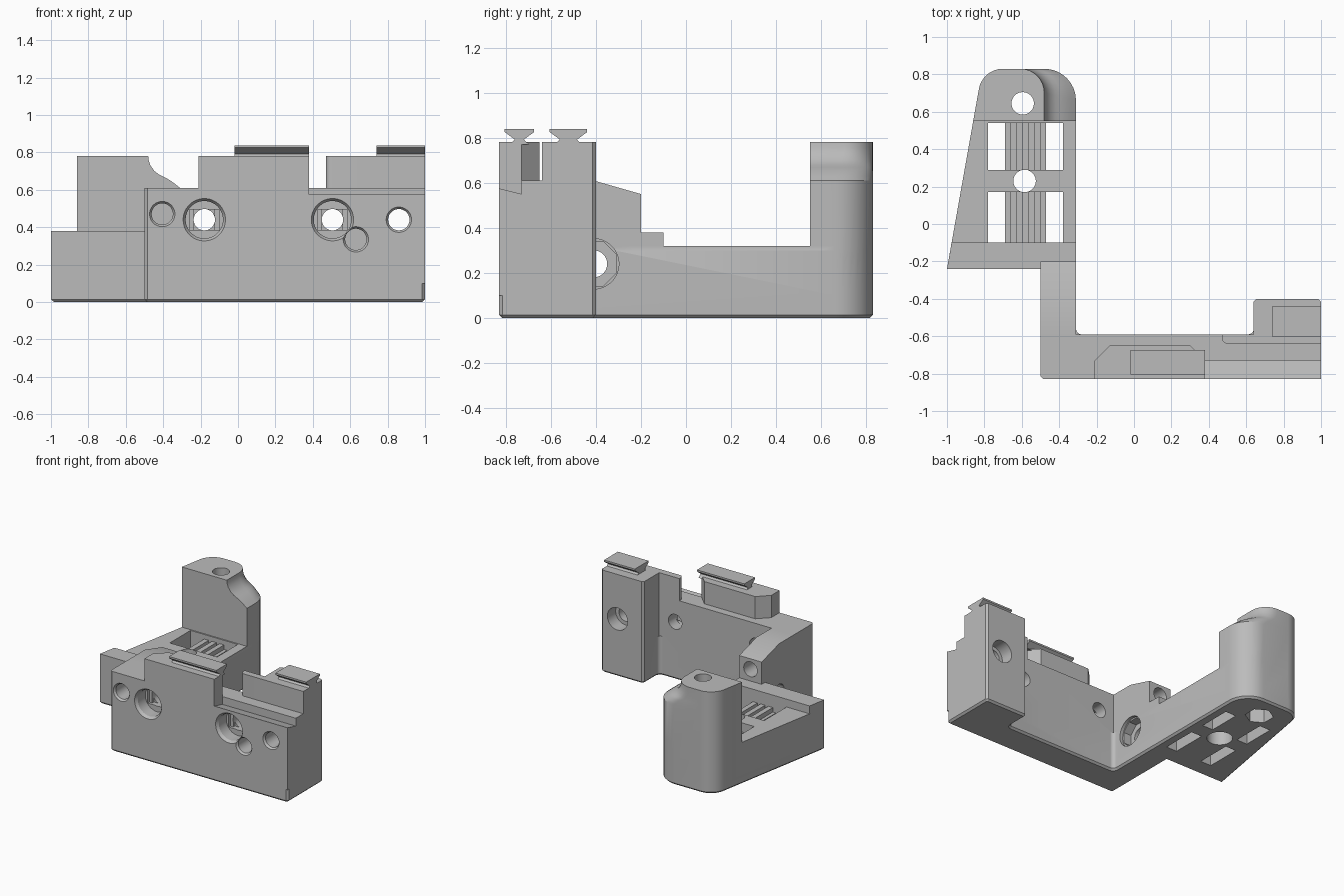
import bpy, bmesh, math
from mathutils import Matrix, Vector

cube = bpy.data.objects.get("Cube")
if cube:
    bpy.data.objects.remove(cube)

grey = bpy.data.materials.new("plain grey")
grey.use_nodes = True
GREY = (0.5, 0.5, 0.5, 1)
grey.diffuse_color = GREY
grey.node_tree.nodes["Principled BSDF"].inputs["Base Color"].default_value = GREY


def finish(name, bm):
    bmesh.ops.recalc_face_normals(bm, faces=bm.faces)
    mesh = bpy.data.meshes.new(name)
    bm.to_mesh(mesh)
    bm.free()
    mesh.materials.append(grey)
    ob = bpy.data.objects.new(name, mesh)
    bpy.context.collection.objects.link(ob)
    return ob


def rounded(corners, seg=8):
    """Outline whose (x, y, radius) corners are filleted."""
    out = []
    for i, (x, y, r) in enumerate(corners):
        p = Vector((x, y))
        if not r:
            out.append(p)
            continue
        a = (Vector(corners[i - 1][:2]) - p).normalized()
        b = (Vector(corners[(i + 1) % len(corners)][:2]) - p).normalized()
        half = a.angle(b) / 2
        centre = p + (a + b).normalized() * r / math.sin(half)
        start = p + a * r / math.tan(half) - centre
        end = p + b * r / math.tan(half) - centre
        sweep = start.angle_signed(end)
        n = seg if r > 0.02 else 1
        for k in range(n + 1):
            out.append(centre + Matrix.Rotation(-sweep * k / n, 2) @ start)
    return out


def loft(name, rings):
    """Closed solid through rings of equal point count."""
    bm = bmesh.new()
    vs = [[bm.verts.new(p) for p in ring] for ring in rings]
    n = len(vs[0])
    for lo, hi in zip(vs, vs[1:]):
        for i in range(n):
            j = (i + 1) % n
            bm.faces.new((lo[i], lo[j], hi[j], hi[i]))
    bm.faces.new(vs[0])
    bm.faces.new(vs[-1])
    return finish(name, bm)


def prism(name, outline, z0, z1):
    return loft(name, [[(p[0], p[1], z) for p in outline] for z in (z0, z1)])


def prism_x(name, profile, x0, x1):
    return loft(name, [[(x, p[0], p[1]) for p in profile] for x in (x0, x1)])


def box(name, x, y, z):
    return prism(name, [(x[0], y[0]), (x[1], y[0]), (x[1], y[1]), (x[0], y[1])], *z)


def rod(name, axis, a, b, span, r0, r1=None, seg=40):
    """Cylinder or cone along an axis; a, b are the other two coordinates in order."""
    r1 = r0 if r1 is None else r1
    rings = []
    for t, r in zip(span, (r0, r1)):
        ring = []
        for k in range(seg):
            ang = math.tau * (k + 0.5) / seg
            p = [a + r * math.cos(ang), b + r * math.sin(ang)]
            p.insert("xyz".index(axis), t)
            ring.append(p)
        rings.append(ring)
    return loft(name, rings)


def combine(target, other, op):
    mod = target.modifiers.new("bool", "BOOLEAN")
    mod.operation, mod.solver, mod.object = op, "EXACT", other
    with bpy.context.temp_override(object=target, active_object=target):
        bpy.ops.object.modifier_apply(modifier=mod.name)
    bpy.data.objects.remove(other)


# Footprint slab with a chamfered bottom edge
REAR = [(-0.31, 0.83, 0.17), (-0.81, 0.83, 0.13)]
footprint = rounded([(-1, -0.24, 0), (-0.5, -0.24, 0), (-0.5, -0.83, 0.015),
                     (1, -0.83, 0.015), (1, -0.4, 0.015), (0.64, -0.4, 0.015),
                     (0.64, -0.59, 0.03), (-0.31, -0.59, 0.03)] + REAR)
body = prism("bracket_body", footprint, 0, 0.3)
bm = bmesh.new()
bm.from_mesh(body.data)
low = [e for e in bm.edges if all(v.co.z < 0.001 for v in e.verts)]
bmesh.ops.bevel(bm, geom=low, offset=0.014, segments=1, affect="EDGES")
bm.to_mesh(body.data)
bm.free()

# Front plate, with a stepped shelf on its left half
UP = 0.1
parts = [
    prism("plate", rounded([(-0.5, -0.83, 0.015), (0.38, -0.83, 0), (0.38, -0.59, 0),
                            (-0.5, -0.59, 0)]), UP, 0.61),
    prism_x("shelf", [(-0.83, UP), (-0.83, 0.575), (-0.73, 0.55), (-0.73, 0.61),
                      (-0.59, 0.61), (-0.59, UP)], 0.37, 1),
    # Raised boss and end block
    prism("boss", [(-0.21, -0.83), (0.38, -0.83), (0.38, -0.73), (0.3, -0.65),
                   (-0.13, -0.65), (-0.21, -0.73)], 0.5, 0.78),
    prism("end_block", rounded([(0.64, -0.64, 0), (1, -0.64, 0), (1, -0.4, 0.015),
                                (0.64, -0.4, 0.015)]), UP, 0.78),
    prism("end_web", rounded([(0.47, -0.64, 0.03), (0.7, -0.64, 0), (0.7, -0.59, 0),
                              (0.47, -0.59, 0)]), 0.5, 0.78),
    # Side arm joining plate and foot
    prism_x("arm", [(-0.62, UP), (-0.62, 0.61), (-0.41, 0.61), (-0.2, 0.55),
                    (-0.2, UP)], -0.5, -0.31),
    # Foot and its raised front lip
    prism("foot", rounded([(-1, -0.24, 0), (-0.31, -0.24, 0)] + REAR), UP, 0.32),
    prism("foot_lip", [(-1, -0.24), (-0.31, -0.24), (-0.31, -0.1), (-0.975, -0.1)], UP, 0.38),
]

# Rear post with an S-curved shoulder
shoulder = [(UP, -0.31), (0.61, -0.31), (0.63, -0.335), (0.652, -0.365), (0.668, -0.395),
            (0.68, -0.42), (0.7, -0.447), (0.73, -0.468), (0.755, -0.477), (0.78, -0.48)]
rings = []
for z, xr in shoulder:
    r = 0.17 + (xr + 0.31) * 0.25
    ring = rounded([(-0.86, 0.55, 0), (xr, 0.55, 0), (xr, 0.83, r), REAR[1]])
    rings.append([(p.x, p.y, z) for p in ring])
parts.append(loft("post", rings))

for part in parts:
    combine(body, part, "UNION")

cuts = []
# Two counterbored screw holes with stepped bridging recesses
for x in (-0.18, 0.505):
    cuts += [rod("rim", "y", x, 0.44, (-0.84, -0.81), 0.12, 0.1),
             rod("counterbore", "y", x, 0.44, (-0.85, -0.72), 0.1),
             box("slot", (x - 0.08, x + 0.08), (-0.8, -0.7), (0.385, 0.495)),
             box("square", (x - 0.055, x + 0.055), (-0.8, -0.68), (0.385, 0.495)),
             rod("hole", "y", x, 0.44, (-0.9, -0.5), 0.057)]
# Plain holes through the plate: x, z, rear end
for x, z, back in ((-0.405, 0.47, -0.1), (0.86, 0.44, -0.3), (0.63, 0.335, -0.66)):
    cuts += [rod("rim", "y", x, z, (-0.84, -0.815), 0.075, 0.057),
             rod("hole", "y", x, z, (-0.9, back), 0.057)]
cuts.append(rod("rear_counterbore", "y", 0.86, 0.44, (-0.5, -0.35), 0.085))
# Arm cross hole with a faceted seat
cuts += [rod("seat_rim", "x", -0.41, 0.24, (-0.335, -0.3), 0.112),
         rod("seat", "x", -0.41, 0.24, (-0.4, -0.3), 0.108, seg=8),
         rod("hole", "x", -0.41, 0.24, (-0.6, -0.2), 0.06)]
# Vertical holes in foot and post, with a round and a hexagonal seat beneath
cuts += [rod("foot_hole", "z", -0.585, 0.23, (-0.1, 0.5), 0.06),
         rod("foot_seat", "z", -0.585, 0.23, (-0.1, 0.12), 0.09),
         rod("post_hole", "z", -0.595, 0.645, (-0.1, 0.9), 0.06),
         rod("post_seat", "z", -0.595, 0.645, (-0.1, 0.15), 0.1, seg=6)]
# Paired windows and the ridged trough between them
for y in ((-0.1, 0.17), (0.29, 0.54)):
    for x in (-0.78, -0.47):
        cuts.append(box("window", (x, x + 0.09), y, (-0.1, 0.37)))
    for x in (-0.69, -0.625, -0.56, -0.495):
        cuts.append(box("groove", (x - 0.001, x + 0.026), y, (0.25, 0.37)))
    cuts.append(box("trough", (-0.7, -0.46), y, (0.285, 0.37)))
for cutter in cuts:
    combine(body, cutter, "DIFFERENCE")


# Dovetail rails on the boss and the end block
def dovetail(name, y, half, x0, x1):
    right = [(half - 0.02, 0.77), (half - 0.035, 0.782), (half - 0.045, 0.792),
             (half, 0.825), (half, 0.838)]
    left = [(-w, z) for w, z in reversed(right)]
    return prism_x(name, [(y + w, z) for w, z in right + left], x0, x1)


objects = [body, dovetail("boss_rail", -0.74, 0.065, -0.02, 0.38),
           dovetail("end_rail", -0.522, 0.083, 0.74, 1)]

# Smooth the curved walls, keep the edges crisp
bpy.context.view_layer.update()
for ob in objects:
    ob.select_set(True)
bpy.context.view_layer.objects.active = body
bpy.ops.object.shade_smooth_by_angle(angle=math.radians(25))
